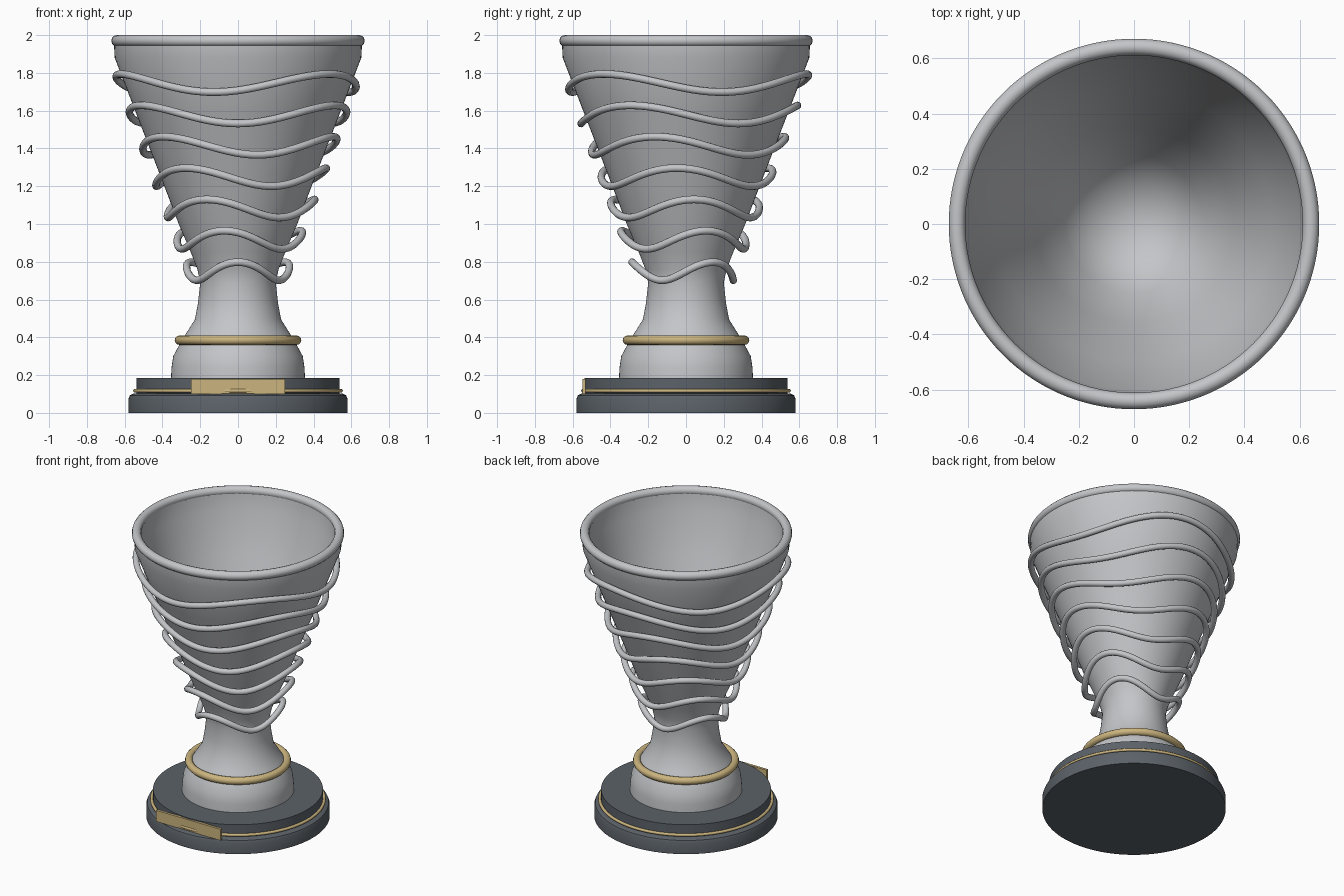
import bpy, bmesh, math

if "Cube" in bpy.data.objects:
    bpy.data.objects.remove(bpy.data.objects["Cube"])


def make_material(name, color):
    mat = bpy.data.materials.new(name)
    mat.diffuse_color = (*color, 1)
    mat.use_nodes = True
    mat.node_tree.nodes["Principled BSDF"].inputs["Base Color"].default_value = mat.diffuse_color
    return mat


SILVER = make_material("silver", (0.55, 0.56, 0.58))
GOLD = make_material("gold", (0.60, 0.46, 0.21))
SLATE = make_material("dark slate", (0.105, 0.122, 0.14))


def finish(name, bm, mat, angle=35):
    bmesh.ops.remove_doubles(bm, verts=bm.verts, dist=1e-5)
    bmesh.ops.recalc_face_normals(bm, faces=bm.faces)
    mesh = bpy.data.meshes.new(name)
    bm.to_mesh(mesh)
    bm.free()
    obj = bpy.data.objects.new(name, mesh)
    obj.data.materials.append(mat)
    bpy.context.collection.objects.link(obj)
    bpy.ops.object.select_all(action='DESELECT')
    obj.select_set(True)
    bpy.context.view_layer.objects.active = obj
    bpy.ops.object.shade_smooth_by_angle(angle=math.radians(angle))
    return obj


def lathe(name, profile, mat, steps=96, angle=35):
    """Spin an (r, z) profile around the vertical axis."""
    bm = bmesh.new()
    verts = [bm.verts.new((r, 0, z)) for r, z in profile]
    edges = [bm.edges.new(pair) for pair in zip(verts, verts[1:])]
    bmesh.ops.spin(bm, geom=verts + edges, cent=(0, 0, 0), axis=(0, 0, 1),
                   angle=math.tau, steps=steps, use_duplicate=False)
    return finish(name, bm, mat, angle)


def ring(name, path, minor, mat, steps=120, sides=12):
    """Closed tube; path(theta) gives (radius, z), theta = 0 at the front."""
    bm = bmesh.new()
    loops = []
    for i in range(steps):
        t = math.tau * i / steps
        r, z = path(t)
        r1, z1 = path(t + 0.001)
        # tilt the round section so it stays square to the path
        tilt = math.atan2(z1 - z, r * 0.001)
        loop = []
        for j in range(sides):
            a = math.tau * j / sides
            rr = r + minor * math.cos(a)
            up = minor * math.sin(a)
            tt = t - up * math.sin(tilt) / r
            loop.append(bm.verts.new((rr * math.sin(tt), -rr * math.cos(tt),
                                      z + up * math.cos(tilt))))
        loops.append(loop)
    for i in range(steps):
        a, b = loops[i], loops[(i + 1) % steps]
        for j in range(sides):
            k = (j + 1) % sides
            bm.faces.new((a[j], b[j], b[k], a[k]))
    return finish(name, bm, mat, 60)


# Stepped round base
lathe("base_lower", [(0, 0), (0.58, 0), (0.58, 0.075), (0.573, 0.092),
                     (0.555, 0.102), (0, 0.102)], SLATE)
lathe("base_upper", [(0, 0.10), (0.537, 0.10), (0.537, 0.185), (0, 0.185)], SLATE)
ring("base_trim", lambda t: (0.545, 0.117), 0.01, GOLD)

# Cup with foot, stem, flared wall and hollow interior
lathe("cup", [(0, 0.18), (0.355, 0.18), (0.352, 0.24), (0.343, 0.30),
              (0.308, 0.365), (0.275, 0.42), (0.228, 0.495), (0.212, 0.58),
              (0.20, 0.69), (0.215, 0.76), (0.25, 0.85), (0.314, 1.0),
              (0.39, 1.2), (0.545, 1.6), (0.653, 1.88), (0.657, 1.96),
              (0.615, 1.96), (0.60, 1.85), (0.50, 1.58), (0.36, 1.22),
              (0.25, 0.97), (0.15, 0.86), (0, 0.81)], SILVER, angle=45)
ring("rim", lambda t: (0.641, 1.97), 0.03, SILVER)
ring("collar", lambda t: (0.31, 0.385), 0.025, GOLD)

# Wavy wire rings, each turned a little further than the one below
for n in range(7):
    def wave(t, n=n):
        z = 0.75 + 0.166 * n + 0.048 * math.cos(3 * (t + math.radians(12 * n)))
        return 0.268 + 0.367 * (z - 0.75), z
    ring(f"wire_ring_{n + 1}", wave, 0.02, SILVER)

# Flat plaque on the front of the base
bm = bmesh.new()
bmesh.ops.create_cube(bm, size=1)
for v in bm.verts:
    v.co = (v.co.x * 0.5, -0.54 + v.co.y * 0.018, 0.14 + v.co.z * 0.078)
finish("plaque", bm, GOLD)
